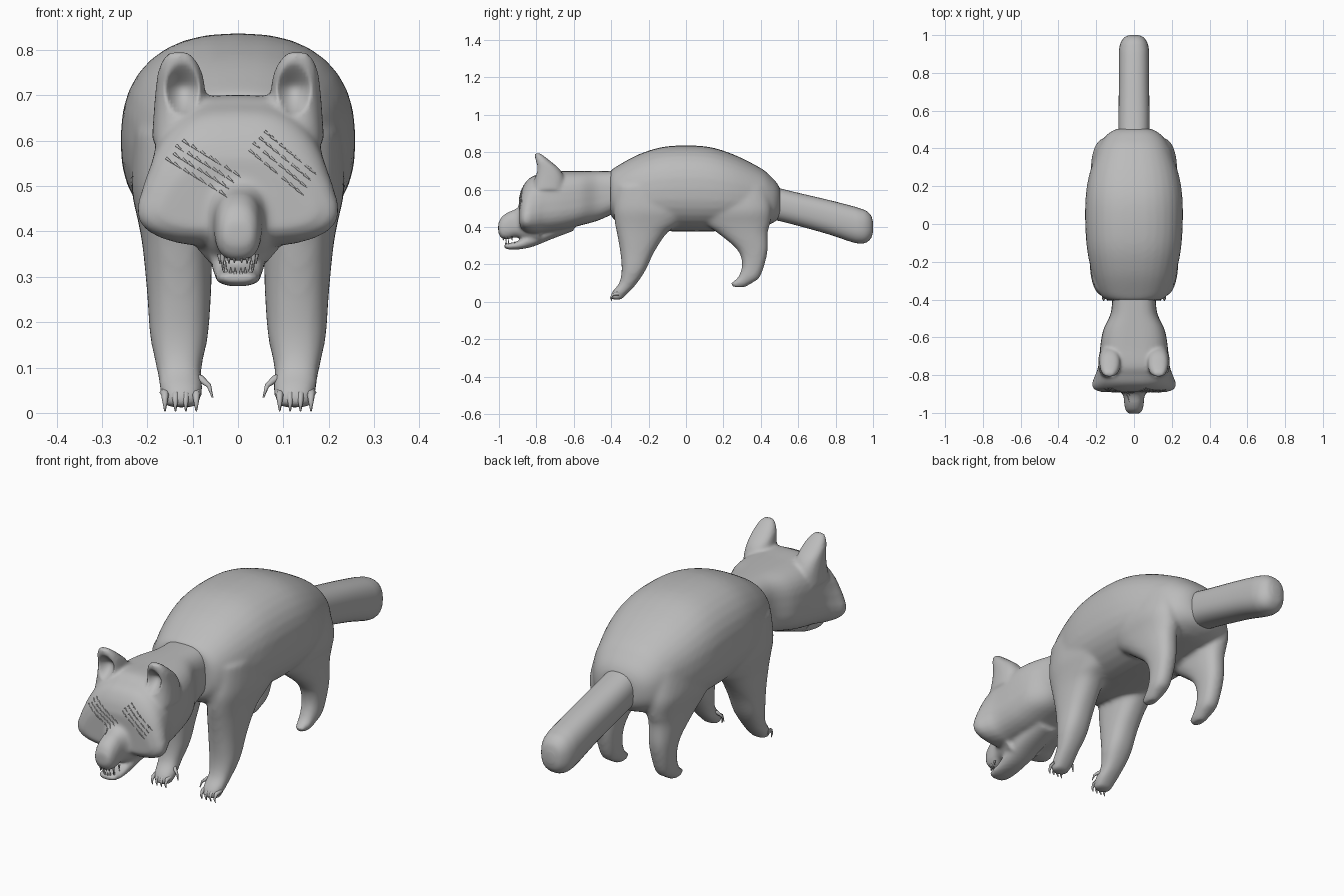
import bpy, bmesh, math, random
from mathutils import Vector
from mathutils.bvhtree import BVHTree

random.seed(4)
cube = bpy.data.objects.get("Cube")
if cube:
    bpy.data.objects.remove(cube)

grey = bpy.data.materials.new("plain grey")
grey.use_nodes = True
grey.diffuse_color = (0.5, 0.5, 0.5, 1)
grey.node_tree.nodes["Principled BSDF"].inputs["Base Color"].default_value = (0.5, 0.5, 0.5, 1)


def catmull(a, b, c, d, t):
    return [0.5 * (2 * q + (r - p) * t + (2 * p - 5 * q + 4 * r - s) * t * t
                   + (3 * q - p - 3 * r + s) * t ** 3) for p, q, r, s in zip(a, b, c, d)]


def loft(bm, rows, place, power=2.4, sides=32, steps=5):
    """Skin smooth rings; place(row, u, v) puts a ring point in space."""
    dense = []
    for i in range(len(rows) - 1):
        quad = [rows[min(max(i + k, 0), len(rows) - 1)] for k in (-1, 0, 1, 2)]
        dense += [catmull(*quad, s / steps) for s in range(steps)]
    rings = []
    for row in dense + [rows[-1]]:
        ring = []
        for k in range(sides):
            a = math.tau * k / sides
            u, v = [math.copysign(abs(f) ** (2 / power), f) for f in (math.cos(a), math.sin(a))]
            ring.append(bm.verts.new(place(row, u, v)))
        rings.append(ring)
    faces = [bm.faces.new(rings[0]), bm.faces.new(rings[-1])]
    for a, b in zip(rings, rings[1:]):
        faces += [bm.faces.new((a[k], a[k - 1], b[k - 1], b[k])) for k in range(sides)]
    bmesh.ops.recalc_face_normals(bm, faces=faces)


def lengthwise(row, u, v):
    """Ring across y: y, bottom, top, half width low, half width high."""
    y, low, high, wide_low, wide_high = row
    width = wide_low + (wide_high - wide_low) * (v + 1) / 2
    return u * width, y, (low + high) / 2 + v * (high - low) / 2


def upright(side):
    """Ring across z: z, x, y, half width, half depth."""
    return lambda r, u, v: (side * (r[1] + u * r[3]), r[2] + v * r[4], r[0])


def finish(name, bm, voxel=None, smooth=0):
    mesh = bpy.data.meshes.new(name)
    bm.to_mesh(mesh)
    bm.free()
    obj = bpy.data.objects.new(name, mesh)
    bpy.context.collection.objects.link(obj)
    if voxel:
        remesh = obj.modifiers.new("blend", "REMESH")
        remesh.mode, remesh.voxel_size = "VOXEL", voxel
        soften = obj.modifiers.new("soften", "SMOOTH")
        soften.iterations, soften.factor = smooth, 0.5
        graph = bpy.context.evaluated_depsgraph_get()
        obj.data = bpy.data.meshes.new_from_object(obj.evaluated_get(graph))
        obj.modifiers.clear()
    obj.data.materials.clear()
    obj.data.materials.append(grey)
    obj.data.polygons.foreach_set("use_smooth", [True] * len(obj.data.polygons))
    return obj


def spikes(name, paths, depth):
    """Tapering tubes: claws, teeth and fur marks."""
    curve = bpy.data.curves.new(name, "CURVE")
    curve.dimensions, curve.bevel_depth, curve.bevel_resolution = "3D", depth, 1
    curve.use_fill_caps = True
    for path in paths:
        line = curve.splines.new("POLY")
        line.points.add(len(path) - 1)
        for i, (point, co) in enumerate(zip(line.points, path)):
            point.co = (*co, 1)
            point.radius = 1 - 0.85 * i / (len(path) - 1)
    curve.materials.append(grey)
    bpy.context.collection.objects.link(bpy.data.objects.new(name, curve))


# Torso with four legs, blended into one skin; the leg tops flare into an arched belly
bm = bmesh.new()
loft(bm, [(-.405, .47, .70, .145, .13), (-.37, .43, .725, .185, .175), (-.25, .39, .79, .23, .22),
          (-.1, .378, .832, .255, .25), (.1, .375, .832, .262, .255), (.25, .385, .79, .245, .235),
          (.4, .40, .715, .195, .185), (.46, .42, .665, .16, .15), (.49, .44, .63, .12, .12),
          (.505, .46, .60, .085, .085)], lengthwise)
front = [(.62, .15, -.17, .08, .20), (.50, .15, -.17, .085, .215), (.42, .14, -.205, .08, .175),
         (.37, .134, -.235, .077, .135), (.27, .13, -.26, .071, .092), (.17, .13, -.28, .064, .064),
         (.10, .13, -.31, .05, .048), (.05, .125, -.352, .047, .045), (.012, .125, -.375, .038, .028)]
back = [(.62, .13, .25, .08, .18), (.50, .145, .255, .085, .20), (.42, .14, .275, .075, .175),
        (.37, .14, .302, .066, .135), (.28, .14, .355, .054, .082), (.2, .14, .36, .046, .06),
        (.13, .14, .335, .04, .058), (.10, .14, .295, .032, .056), (.08, .14, .285, .024, .035)]
for side in (-1, 1):
    loft(bm, front, upright(side))
    loft(bm, back, upright(side))
finish("body_and_legs", bm, 0.01, 10)

# Tail with a rounded end
bm = bmesh.new()
loft(bm, [(.42, .45, .63, .08, .08), (.55, .42, .595, .082, .082), (.75, .365, .548, .08, .08),
          (.88, .322, .515, .08, .08), (.93, .312, .50, .078, .078), (.965, .318, .486, .068, .068),
          (.99, .342, .46, .048, .048), (1, .375, .425, .022, .022)], lengthwise, 2.4)
finish("tail", bm)

# Head with neck, snout, lower jaw and ears
bm = bmesh.new()
loft(bm, [(-.37, .48, .70, .12, .11), (-.47, .435, .70, .125, .12), (-.56, .41, .70, .165, .16),
          (-.65, .385, .70, .18, .178), (-.75, .37, .70, .20, .175), (-.80, .365, .68, .23, .165),
          (-.845, .37, .655, .26, .15), (-.875, .385, .61, .25, .135), (-.89, .405, .56, .20, .11)],
     lengthwise, 3)
loft(bm, [(-.78, .31, .56, .10, .12), (-.86, .33, .535, .075, .085), (-.91, .345, .497, .058, .055),
          (-.95, .335, .48, .054, .05), (-.985, .34, .455, .047, .043), (-1.004, .37, .42, .03, .03)],
     lengthwise)
loft(bm, [(-.60, .38, .45, .05, .08), (-.72, .335, .41, .06, .08), (-.82, .295, .37, .056, .064),
          (-.90, .28, .325, .05, .054), (-.95, .281, .314, .044, .047), (-.972, .288, .308, .03, .032)],
     lengthwise)
for side in (-1, 1):
    loft(bm, [(.60, .128, -.735, .062, .09), (.66, .128, -.73, .058, .08), (.71, .127, -.74, .055, .064),
              (.75, .128, -.764, .049, .042), (.78, .13, -.784, .036, .024), (.796, .13, -.796, .02, .012)],
         upright(side))
head = finish("head", bm, 0.008, 8)

# Press a hollow into the front of each ear
for v in head.data.vertices:
    d = ((abs(v.co.x) - .123) / .037) ** 2 + ((v.co.z - .715) / .058) ** 2
    if d < 1 and v.normal.y < 0 and v.co.y < -.74:
        v.co.y += 0.045 * (1 - d) * min(1, max(.3, (.80 - v.co.z) / .08))

# Claws on the front feet
claws = []
for side in (-1, 1):
    for k in range(4):
        x = side * (.092 + .023 * k)
        claws.append([(x, -.36, .045), (x, -.392, .04), (x, -.402, .022), (x, -.396, .004)])
    claws.append([(side * .11, -.32, .085), (side * .082, -.345, .075),
                  (side * .064, -.355, .06), (side * .056, -.36, .034)])
spikes("claws", claws, 0.012)

# Teeth along both jaws
teeth = []
for side in (-1, 1):
    for x, y, length in ((.008, -.978, .01), (.02, -.974, .012), (.034, -.962, .026), (.04, -.93, .012)):
        teeth.append([(side * x, y, .35), (side * x, y, .34 - length)])
        teeth.append([(side * x * .8, y + .015, .30), (side * x * .8, y + .012, .31 + length)])
spikes("teeth", teeth, 0.006)

# Ragged fur marks laid on the face, in slanting rows above each cheek
tree = BVHTree.FromPolygons([v.co for v in head.data.vertices],
                            [p.vertices[:] for p in head.data.polygons])
marks = []
for start_x, start_z, run, drop in ((-.155, .56, .13, .08), (.025, .58, .12, .10)):
    for row in range(4):
        for k in range(7):
            t = k / 7 + random.uniform(-.04, .04)
            x = start_x + run * t + .011 * row
            z = start_z - drop * t + .014 * row
            path = []
            for s in range(3):
                hit = tree.ray_cast(Vector((x + .008 * s, -2, z - .007 * s)), Vector((0, 1, 0)))
                path.append(hit[0])
            marks.append(path)
spikes("face_marks", marks, 0.0035)
